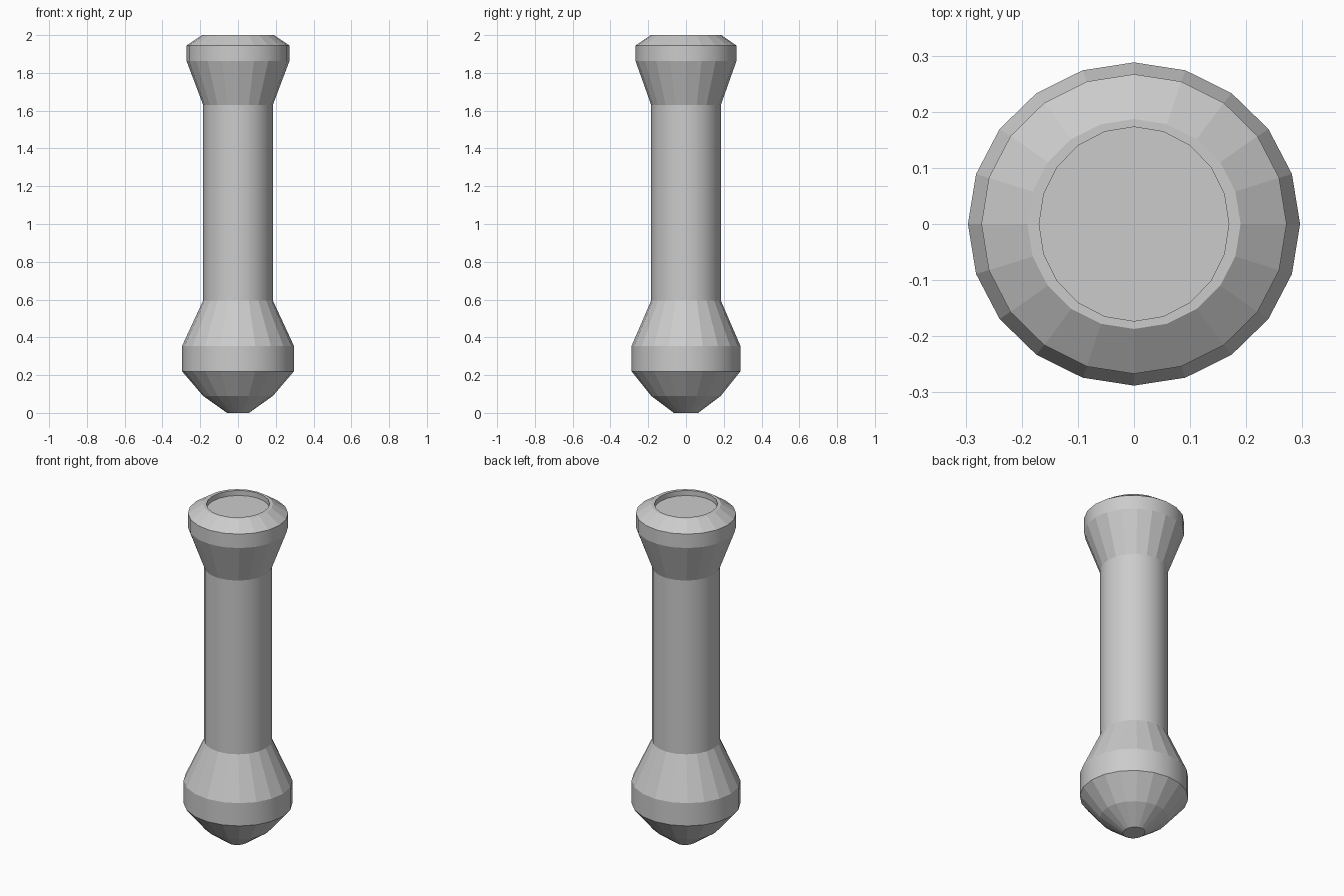
import bpy, bmesh
from math import cos, sin, pi

if "Cube" in bpy.data.objects:
    bpy.data.objects.remove(bpy.data.objects["Cube"])

SIDES = 20
# Profile rings from bottom to top: x radius, y radius, height
PROFILE = [
    (0.058, 0.064, 0.0), (0.185, 0.184, 0.09),      # pointed foot
    (0.296, 0.288, 0.22), (0.296, 0.288, 0.355),    # lower bulge
    (0.184, 0.184, 0.596), (0.184, 0.184, 1.629),   # shaft
    (0.272, 0.267, 1.862), (0.272, 0.267, 1.945),   # head
    (0.190, 0.187, 2.0), (0.169, 0.173, 2.0),       # rim
    (0.169, 0.173, 1.97),                           # shallow recess
]
SMOOTH_BANDS = {2, 4, 6, 9}   # straight walls are smooth, cones faceted

bm = bmesh.new()
rings = []
for rx, ry, z in PROFILE:
    rings.append([bm.verts.new((rx * cos(2 * pi * i / SIDES),
                                ry * sin(2 * pi * i / SIDES), z))
                  for i in range(SIDES)])

# Walls between neighbouring rings
for k, (low, high) in enumerate(zip(rings, rings[1:])):
    for i in range(SIDES):
        j = (i + 1) % SIDES
        face = bm.faces.new((low[i], low[j], high[j], high[i]))
        face.smooth = k in SMOOTH_BANDS

# Foot tip and recess floor
bm.faces.new(rings[0][::-1])
bm.faces.new(rings[-1])

mesh = bpy.data.meshes.new("handle")
bm.to_mesh(mesh)
bm.free()
bpy.context.collection.objects.link(bpy.data.objects.new("handle", mesh))
